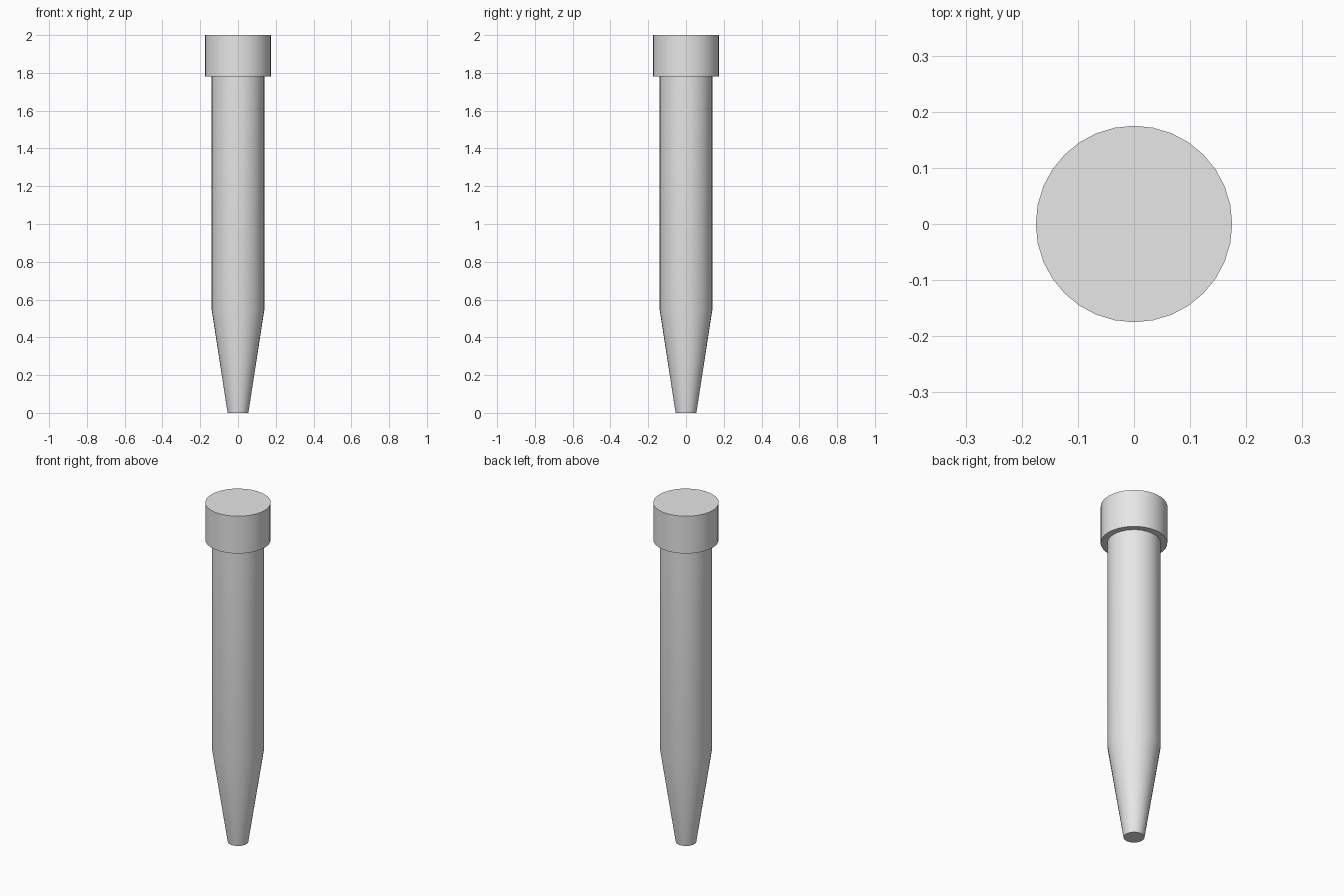
import bpy
import bmesh
import math

SIDES = 32

cube = bpy.data.objects.get("Cube")
if cube:
    bpy.data.objects.remove(cube, do_unlink=True)

grey = bpy.data.materials.new("light_grey")
grey.use_nodes = True
colour = (0.8, 0.8, 0.8, 1.0)
grey.diffuse_color = colour
grey.node_tree.nodes["Principled BSDF"].inputs["Base Color"].default_value = colour


def turned_part(name, profile):
    """Revolve (radius, height) points around z and close both ends."""
    bm = bmesh.new()
    rings = []
    for radius, z in profile:
        angles = [2 * math.pi * i / SIDES for i in range(SIDES)]
        rings.append([bm.verts.new((radius * math.cos(a), radius * math.sin(a), z))
                      for a in angles])
    for low, high in zip(rings, rings[1:]):
        for i in range(SIDES):
            j = (i + 1) % SIDES
            bm.faces.new((low[i], low[j], high[j], high[i]))
    bm.faces.new(rings[0][::-1])
    bm.faces.new(rings[-1])
    mesh = bpy.data.meshes.new(name)
    bm.to_mesh(mesh)
    bm.free()
    mesh.materials.append(grey)
    obj = bpy.data.objects.new(name, mesh)
    bpy.context.collection.objects.link(obj)
    bpy.ops.object.select_all(action='DESELECT')
    obj.select_set(True)
    bpy.context.view_layer.objects.active = obj
    bpy.ops.object.shade_smooth_by_angle(angle=math.radians(30))
    return obj


# Straight shaft with a tapered, blunt tip
turned_part("shaft", [(0.055, 0), (0.14, 0.55), (0.14, 1.78)])

# Wider cap on top
turned_part("cap", [(0.175, 1.78), (0.175, 2.0)])
